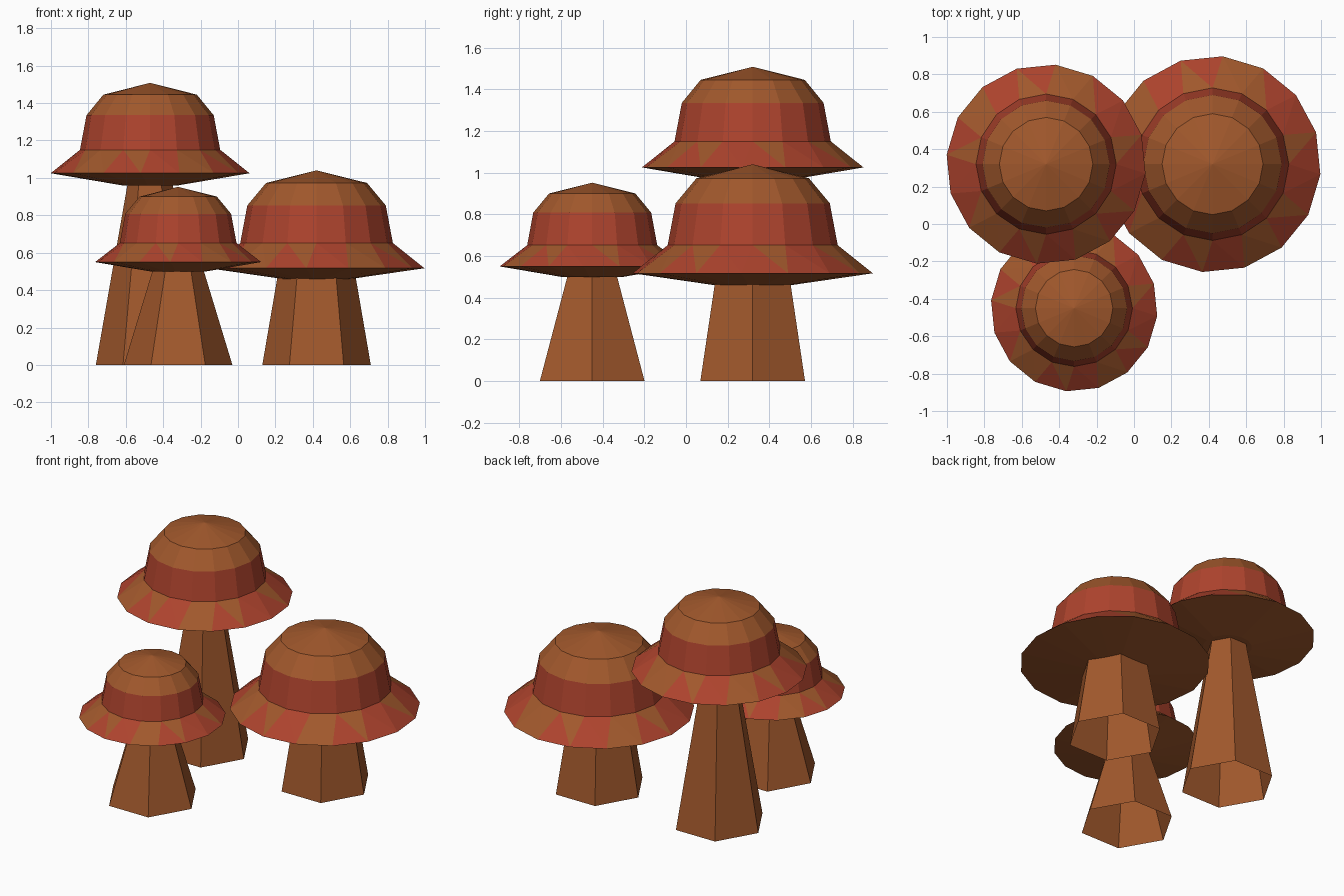
import bpy, bmesh, math

if "Cube" in bpy.data.objects:
    bpy.data.objects.remove(bpy.data.objects["Cube"])


def material(name, rgb):
    m = bpy.data.materials.new(name)
    lin = [((c / 255 + 0.055) / 1.055) ** 2.4 for c in rgb]
    m.diffuse_color = (*lin, 1)
    m.use_nodes = True
    m.node_tree.nodes["Principled BSDF"].inputs["Base Color"].default_value = m.diffuse_color
    return m


BROWN = material("warm_brown", (161, 88, 44))
RED = material("brick_red", (173, 67, 45))
SIDES = 16
RIM_TURN = math.radians(-5.4)


def ring(bm, r, z, n, turn=0.0):
    return [bm.verts.new((r * math.cos(turn + math.tau * i / n),
                          r * math.sin(turn + math.tau * i / n), z)) for i in range(n)]


def bridge(bm, low, high, mat=0):
    n = len(low)
    for i in range(n):
        j = (i + 1) % n
        bm.faces.new((low[i], low[j], high[j], high[i])).material_index = mat


def fan(bm, loop, z, mat):
    tip = bm.verts.new((0, 0, z))
    for i, v in enumerate(loop):
        bm.faces.new((v, loop[(i + 1) % len(loop)], tip)).material_index = mat


def finish(bm, name, x, y, mats):
    me = bpy.data.meshes.new(name)
    bm.to_mesh(me)
    bm.free()
    for m in mats:
        me.materials.append(m)
    ob = bpy.data.objects.new(name, me)
    ob.location = (x, y, 0)
    bpy.context.collection.objects.link(ob)


def mushroom(name, x, y, stem_top, under, rim, base, band, crown, tip):
    # tapered six-sided stem, open at the foot
    bm = bmesh.new()
    bridge(bm, ring(bm, 0.29, 0, 6), ring(bm, stem_top, under + 0.01, 6))
    finish(bm, name + "_stem", x, y, [BROWN])

    # cap: brown underside, patterned brim, red band, brown crown
    bm = bmesh.new()
    r_under = ring(bm, 0.15, under, SIDES, RIM_TURN)
    r_rim = ring(bm, *rim, SIDES, RIM_TURN)
    r_base, r_band, r_crown = (ring(bm, *p, SIDES) for p in (base, band, crown))
    bm.faces.new(r_under[::-1])
    bridge(bm, r_under, r_rim)
    # brim triangles: mostly red outside and brown inside, with uneven swaps
    for i in range(SIDES):
        j = (i + 1) % SIDES
        outer = bm.faces.new((r_rim[i], r_rim[j], r_base[i]))
        inner = bm.faces.new((r_base[i], r_rim[j], r_base[j]))
        outer.material_index = 0 if i % 7 in (3, 6) else 1
        inner.material_index = 1 if i % 7 in (1, 5) else 0
    bridge(bm, r_base, r_band, 1)
    bridge(bm, r_band, r_crown)
    fan(bm, r_crown, tip, 0)
    finish(bm, name + "_cap", x, y, [BROWN, RED])


mushroom("tall_mushroom", -0.47, 0.32, 0.12, 0.96, (0.534, 1.025),
         (0.375, 1.15), (0.34, 1.335), (0.25, 1.445), 1.508)
mushroom("wide_mushroom", 0.42, 0.32, 0.21, 0.455, (0.579, 0.517),
         (0.408, 0.652), (0.37, 0.853), (0.27, 0.973), 1.04)
mushroom("small_mushroom", -0.32, -0.45, 0.135, 0.50, (0.446, 0.55),
         (0.312, 0.652), (0.283, 0.808), (0.207, 0.90), 0.952)
